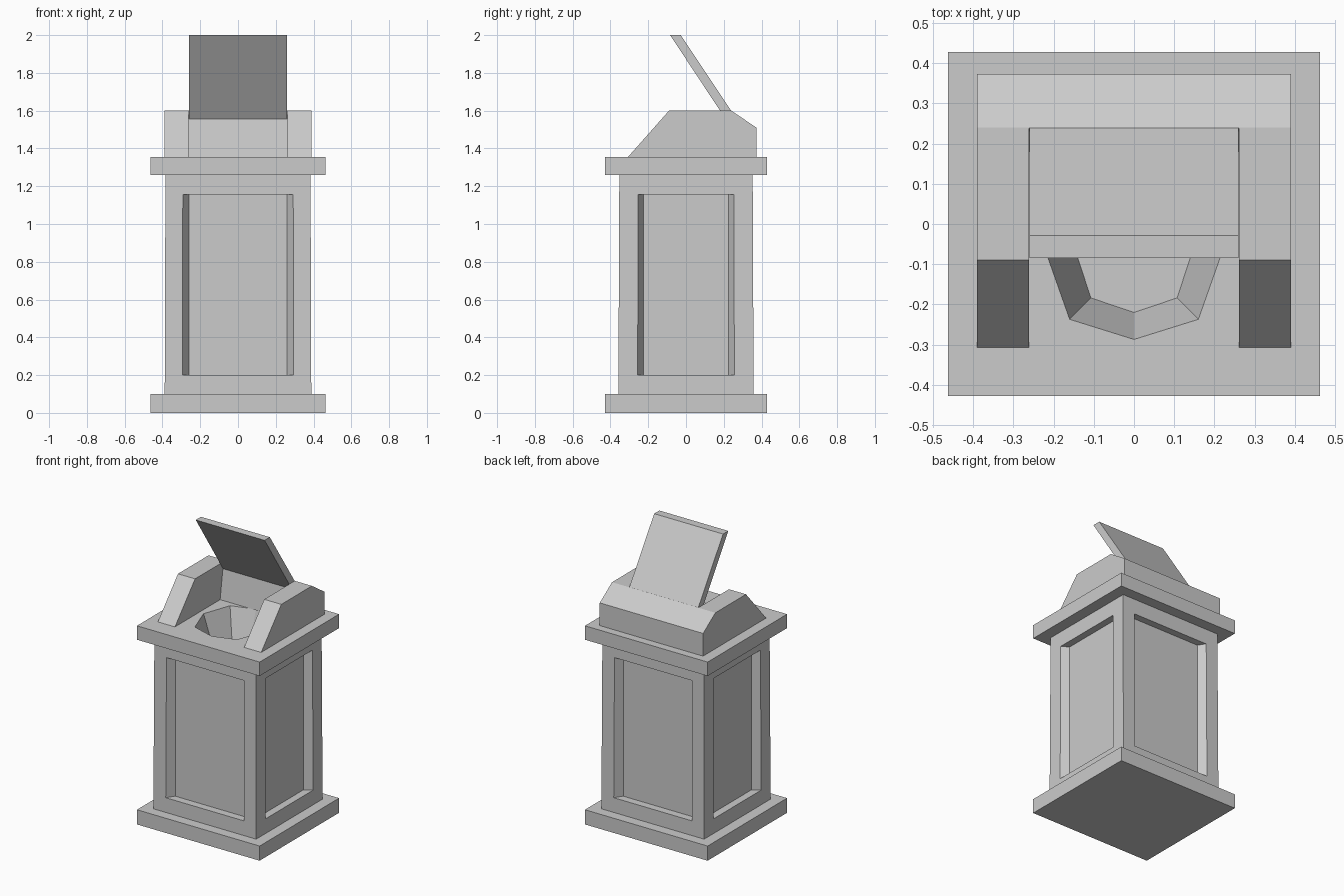
import bpy, bmesh

if "Cube" in bpy.data.objects:
    bpy.data.objects.remove(bpy.data.objects["Cube"])


def loft(name, loops):
    """Closed solid through matching point loops, capped at both ends."""
    bm = bmesh.new()
    rings = [[bm.verts.new(p) for p in loop] for loop in loops]
    n = len(rings[0])
    for a, b in zip(rings, rings[1:]):
        for i in range(n):
            j = (i + 1) % n
            bm.faces.new((a[i], a[j], b[j], b[i]))
    bm.faces.new(rings[0][::-1])
    bm.faces.new(rings[-1])
    bmesh.ops.recalc_face_normals(bm, faces=bm.faces)
    me = bpy.data.meshes.new(name)
    bm.to_mesh(me)
    bm.free()
    ob = bpy.data.objects.new(name, me)
    bpy.context.collection.objects.link(ob)
    return ob


def prism_x(name, half, profile):
    return loft(name, [[(x, y, z) for y, z in profile] for x in (-half, half)])


def prism_z(name, z0, z1, profile):
    return loft(name, [[(x, y, z) for x, y in profile] for z in (z0, z1)])


def cut(ob, cutter):
    cutter.hide_render = True
    mod = ob.modifiers.new("cut", 'BOOLEAN')
    mod.operation = 'DIFFERENCE'
    mod.solver = 'EXACT'
    mod.object = cutter
    bpy.context.view_layer.objects.active = ob
    bpy.ops.object.modifier_apply(modifier=mod.name)
    bpy.data.objects.remove(cutter, do_unlink=True)


def rect(x, y, z):
    return [(-x, -y, z), (x, -y, z), (x, y, z), (-x, y, z)]


# Pedestal: plinth, slightly tapered body and top slab
pedestal = loft("pedestal", [rect(*s) for s in (
    (.463, .428, 0), (.463, .428, .1), (.388, .358, .1),
    (.384, .353, 1.26), (.463, .428, 1.26), (.463, .428, 1.355))])

# Recessed panels with splayed sides, on all four faces
for s in (-1, 1):
    cut(pedestal, prism_z("panel_cutter", .2, 1.155, [
        (-.26, .305 * s), (.26, .305 * s), (.31, .38 * s), (-.31, .38 * s)]))
    cut(pedestal, prism_z("panel_cutter", .2, 1.155, [
        (.336 * s, -.225), (.336 * s, .225), (.411 * s, .27), (.411 * s, -.27)]))

# Eight-sided tapering basin in the top slab
unit = [(0, -.24), (.16, -.19), (.227, 0), (.16, .19),
        (0, .24), (-.16, .19), (-.227, 0), (-.16, -.19)]
cut(pedestal, loft("basin_cutter", [
    [(x * k, -.047 + y * m, z) for x, y in unit]
    for k, m, z in ((.67, .72, 1.135), (1, 1, 1.355), (1, 1, 1.5))]))

# Hood: two sloping cheeks joined by a back wall
hood = prism_x("hood", .39, [(-.307, 1.355), (-.09, 1.6), (.24, 1.6),
                             (.373, 1.51), (.373, 1.355)])
cut(hood, prism_x("hood_cutter", .261, [
    (.172, 1.3), (.21, 1.555), (.239, 1.6), (.239, 1.7), (-.5, 1.7), (-.5, 1.3)]))

# Raised lid leaning forward from the back wall
prism_x("lid", .26, [(.21, 1.555), (.239, 1.6), (-.028, 2), (-.084, 2)])
